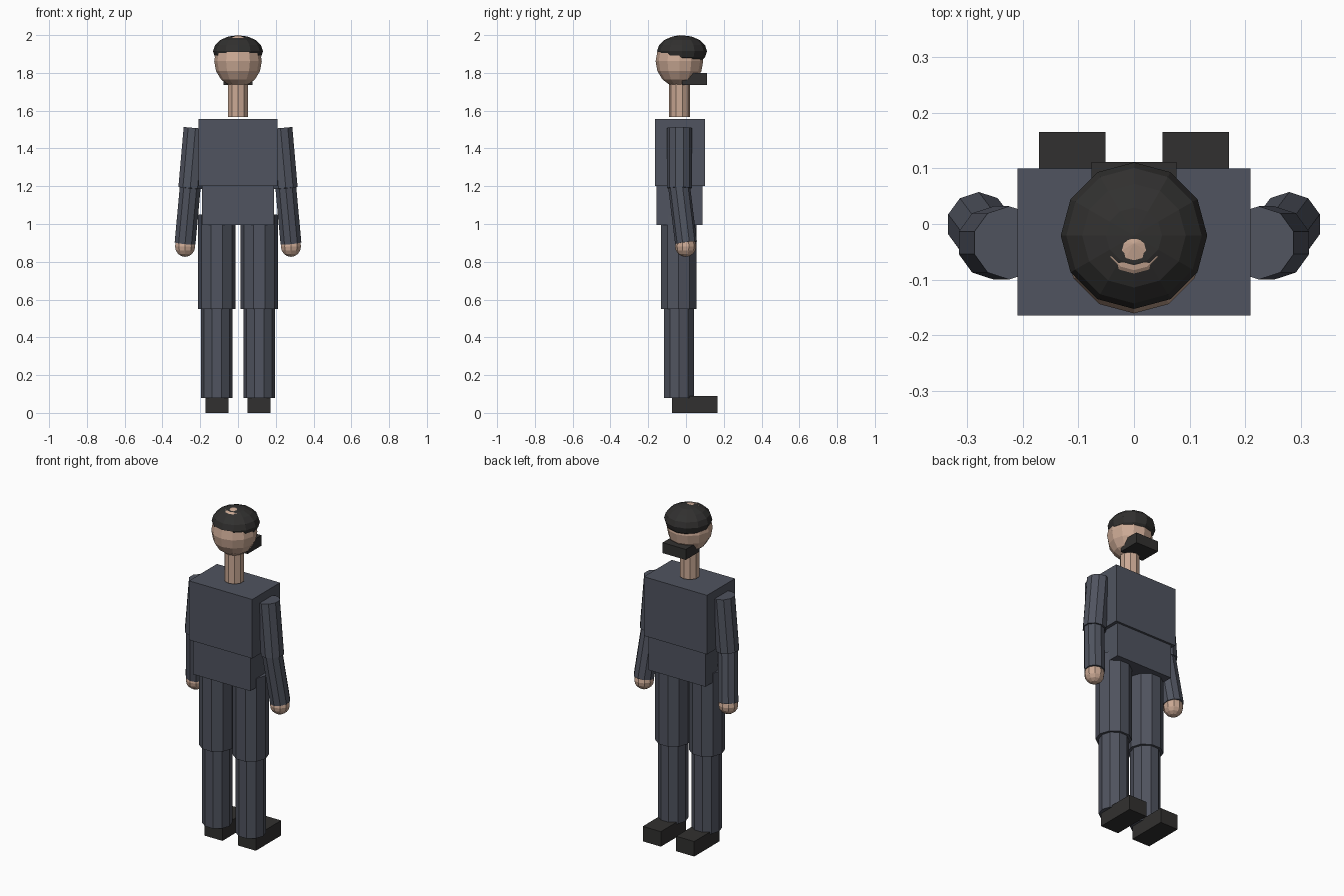
import bpy, bmesh
from math import pi
from mathutils import Vector, Matrix

if "Cube" in bpy.data.objects:
    bpy.data.objects.remove(bpy.data.objects["Cube"])


def material(name, rgb):
    m = bpy.data.materials.new(name)
    m.diffuse_color = (*rgb, 1)
    m.use_nodes = True
    m.node_tree.nodes["Principled BSDF"].inputs["Base Color"].default_value = m.diffuse_color
    return m


SUIT = material("slate_cloth", (0.080, 0.088, 0.115))
SKIN = material("skin", (0.60, 0.40, 0.30))
DARK = material("charcoal", (0.031, 0.030, 0.029))


def finish(name, bm, mat):
    mesh = bpy.data.meshes.new(name)
    bm.to_mesh(mesh)
    bm.free()
    mesh.materials.append(mat)
    obj = bpy.data.objects.new(name, mesh)
    bpy.context.collection.objects.link(obj)
    return obj


def box(name, lo, hi, mat):
    lo, hi = Vector(lo), Vector(hi)
    bm = bmesh.new()
    bmesh.ops.create_cube(bm, size=1, matrix=Matrix.Translation((lo + hi) / 2)
                          @ Matrix.Diagonal((*(hi - lo), 1)))
    return finish(name, bm, mat)


def tube(name, a, b, radius, mat, sides=10, turn=0):
    # capped prism running from point a to point b
    a, b = Vector(a), Vector(b)
    axis = a - b
    rot = Vector((0, 0, 1)).rotation_difference(axis).to_matrix().to_4x4()
    bm = bmesh.new()
    bmesh.ops.create_cone(bm, cap_ends=True, segments=sides, radius1=radius,
                          radius2=radius, depth=axis.length,
                          matrix=Matrix.Translation((a + b) / 2) @ rot
                          @ Matrix.Rotation(turn, 4, 'Z'))
    return finish(name, bm, mat)


def ball(name, centre, radii, mat, segments=12, rings=8):
    bm = bmesh.new()
    bmesh.ops.create_uvsphere(bm, u_segments=segments, v_segments=rings, radius=1,
                              matrix=Matrix.Translation(centre)
                              @ Matrix.Diagonal((*radii, 1)))
    return finish(name, bm, mat)


# Torso
box("chest", (-0.21, -0.165, 1.2), (0.21, 0.10, 1.555), SUIT)
box("abdomen", (-0.19, -0.155, 0.995), (0.19, 0.087, 1.2), SUIT)

# Neck, head, hair cap and chin block
tube("neck", (0, -0.035, 1.78), (0, -0.035, 1.567), 0.055, SKIN)
ball("head", (0, -0.035, 1.862), (0.126, 0.126, 0.138), SKIN)
ball("hair", (0, -0.021, 1.915), (0.132, 0.132, 0.084), DARK)
box("beard", (-0.077, -0.02, 1.737), (0.077, 0.112, 1.80), DARK)

# Arms and legs, one set for each side
for side, s in (("left", -1), ("right", 1)):
    tube(side + "_upper_arm", (s * 0.225, -0.034, 1.508),
         (s * 0.253, -0.034, 1.19), 0.066, SUIT)
    tube(side + "_forearm", (s * 0.253, -0.036, 1.195),
         (s * 0.280, 0.0, 0.90), 0.058, SUIT)
    ball(side + "_hand", (s * 0.280, -0.002, 0.882), (0.056,) * 3, SKIN, 10, 8)
    tube(side + "_thigh", (s * 0.112, -0.039, 1.05),
         (s * 0.112, -0.039, 0.55), 0.099, SUIT, turn=pi / 2)
    tube(side + "_shin", (s * 0.112, -0.037, 0.56),
         (s * 0.112, -0.037, 0.08), 0.083, SUIT, turn=pi / 2)
    box(side + "_shoe", (s * 0.111 - 0.06, -0.075, 0),
        (s * 0.111 + 0.06, 0.166, 0.09), DARK)
